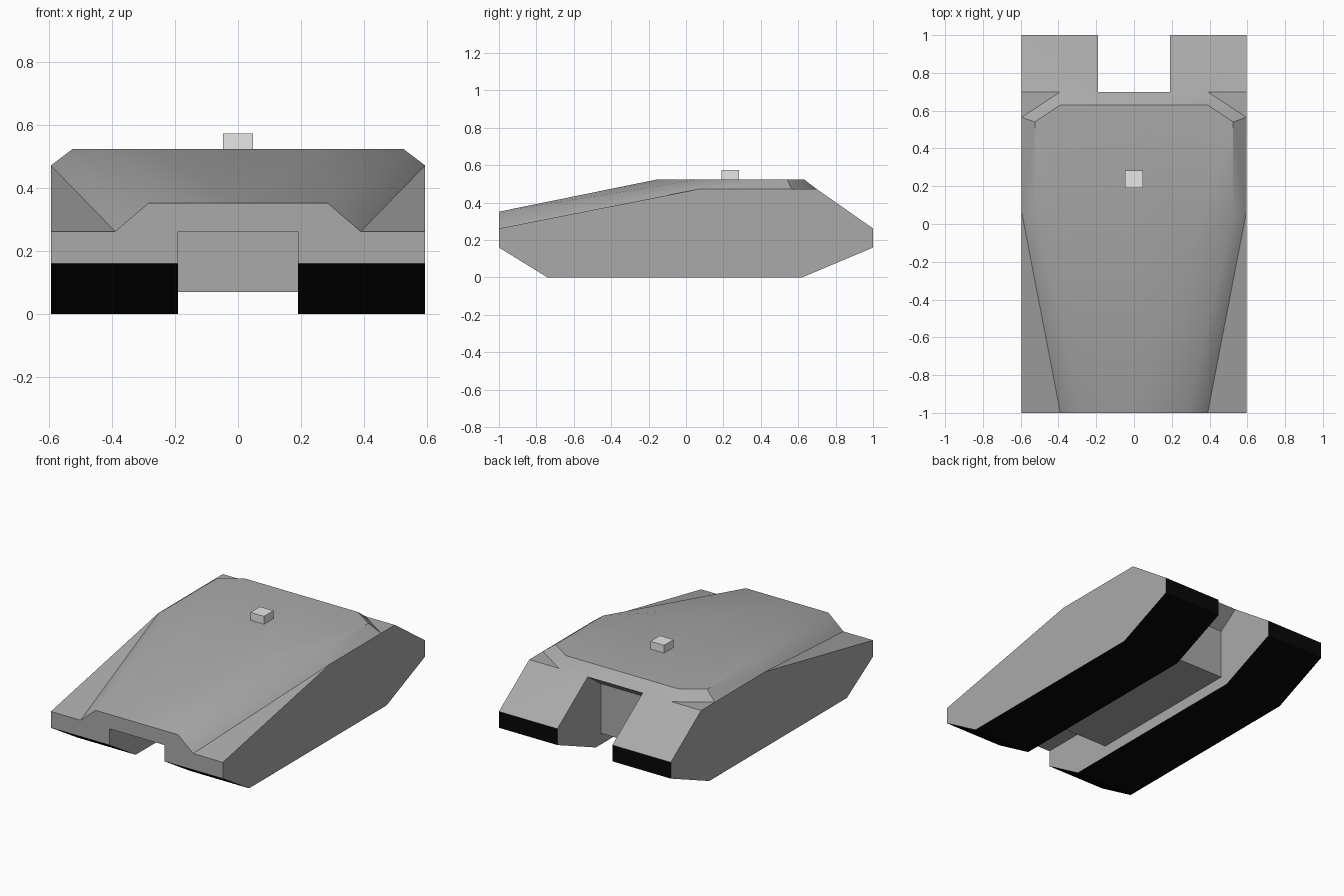
import bpy, bmesh, math

if "Cube" in bpy.data.objects:
    bpy.data.objects.remove(bpy.data.objects["Cube"])


def material(name, c):
    m = bpy.data.materials.new(name)
    m.diffuse_color = (c, c, c, 1)
    m.use_nodes = True
    m.node_tree.nodes["Principled BSDF"].inputs["Base Color"].default_value = m.diffuse_color
    return m


hull_grey = material("hull grey", 0.4)
track_black = material("track black", 0.002)
light_grey = material("light grey", 0.8)

W, N = 0.595, 0.19                 # half width, half width of the central channel
GREY, BLACK = 0, 1
bm = bmesh.new()


def face(*pts, mat=GREY):
    f = bm.faces.new([bm.verts.new(p) for p in pts])
    f.material_index = mat


def strip(x0, x1, path, mat=GREY):
    """Quads across x0..x1 following a (y, z) path."""
    for (ya, za), (yb, zb) in zip(path, path[1:]):
        face((x0, ya, za), (x1, ya, za), (x1, yb, zb), (x0, yb, zb), mat=mat)


# Side profiles of the track pod: outer wall and inner channel wall
under = [(-1, 0.16), (-0.74, 0), (0.62, 0), (1, 0.16), (1, 0.262)]
channel = [(0.70, 0.472), (0.57, 0.38), (0.57, 0.07), (-0.49, 0.07),
           (-0.49, 0.262), (-1, 0.262)]
outer = under + [(0.70, 0.472), (0.565, 0.472), (0.065, 0.472), (-1, 0.262)]
face(*[(W, y, z) for y, z in outer])
face(*[(N, y, z) for y, z in under + channel])

# Black running surface, and the belly between the tracks
strip(N, W, under, BLACK)
strip(0, N, channel)

# Key points of the upper deck (right half)
A, A0 = (0.285, -1, 0.352), (0, -1, 0.352)
B, C = (0.39, -1, 0.262), (W, 0.065, 0.472)
D = (0.525, 0.07, 0.525)
E, E0 = (0.285, -0.15, 0.525), (0, -0.15, 0.525)
F, G, G0 = (0.525, 0.54, 0.525), (0.39, 0.63, 0.525), (0, 0.63, 0.525)
H, J = (W, 0.565, 0.472), (0.39, 0.70, 0.472)

# Front plates and fender
face((N, -1, 0.16), (W, -1, 0.16), (W, -1, 0.262), B, (N, -1, 0.262))
face((0, -1, 0.262), (N, -1, 0.262), B, A, A0)
face(B, (W, -1, 0.262), C)

# Glacis, shoulders and roof
face(A0, A, E, E0)
face(A, B, C)
face(A, C, D)
face(A, D, E)
face(E0, E, D, F, G, G0)
face(C, H, F, D)

# Rear corner, ledge and sloping rear plates
face(H, J, G, F)
face(H, (W, 0.70, 0.472), J)
face(J, (N, 0.70, 0.472), (0, 0.70, 0.472), G0, G)
face((N, 1, 0.262), (W, 1, 0.262), (W, 0.70, 0.472), J, (N, 0.70, 0.472))

# Mirror the half hull and weld it
geom = bm.verts[:] + bm.edges[:] + bm.faces[:]
copy = bmesh.ops.duplicate(bm, geom=geom)["geom"]
for v in copy:
    if isinstance(v, bmesh.types.BMVert):
        v.co.x *= -1
bmesh.ops.remove_doubles(bm, verts=bm.verts[:], dist=0.0005)
bmesh.ops.recalc_face_normals(bm, faces=bm.faces[:])
mesh = bpy.data.meshes.new("hull")
bm.to_mesh(mesh)
bm.free()
hull = bpy.data.objects.new("hull", mesh)
bpy.context.collection.objects.link(hull)
mesh.materials.append(hull_grey)
mesh.materials.append(track_black)
bpy.context.view_layer.objects.active = hull
hull.select_set(True)
bpy.ops.object.shade_smooth_by_angle(angle=math.radians(30))

# Small block on the roof
bpy.ops.mesh.primitive_cube_add(size=1, location=(0, 0.237, 0.549))
block = bpy.context.object
block.name = "roof_block"
block.scale = (0.094, 0.094, 0.05)
block.data.materials.append(light_grey)
